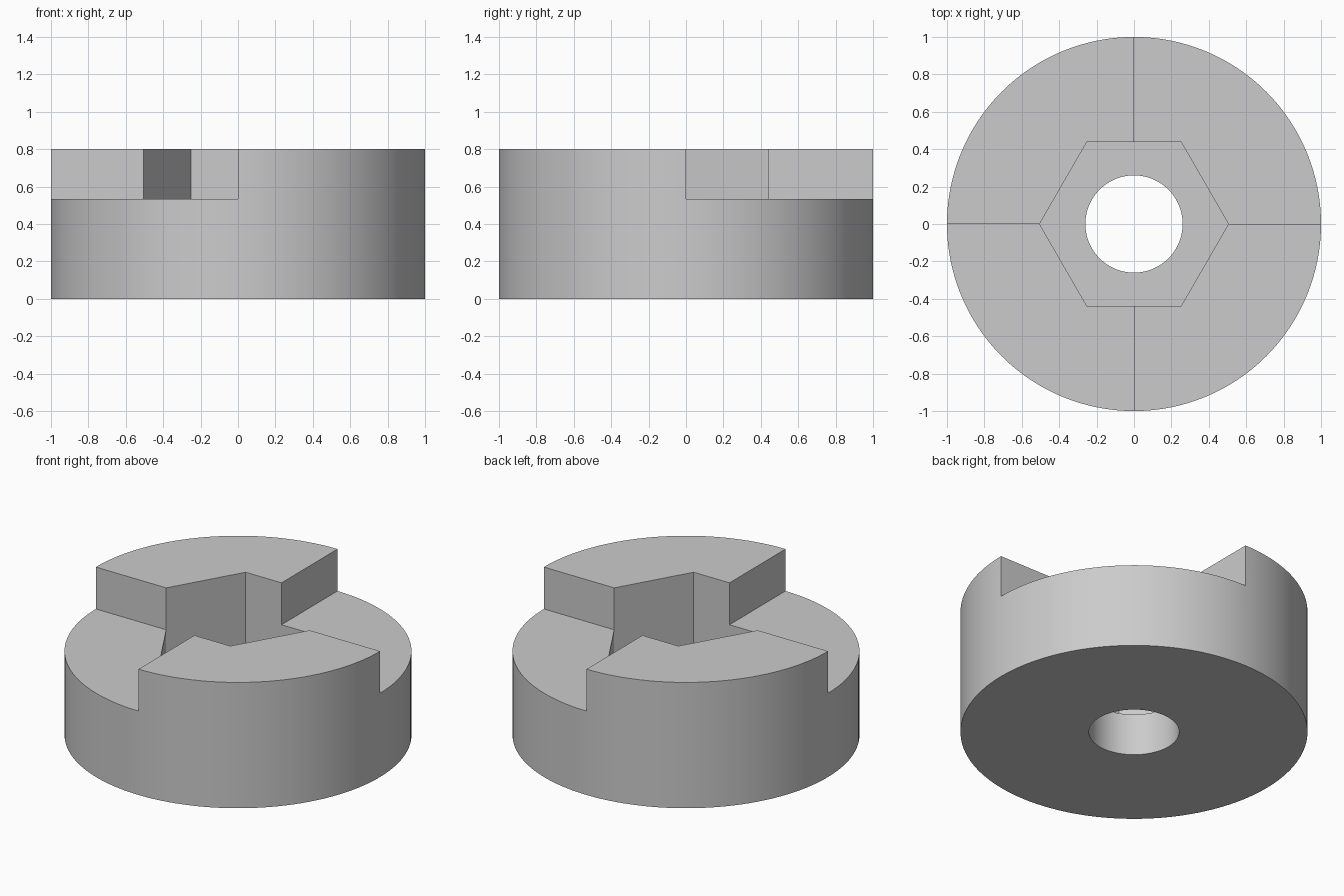
import bpy
import math

if "Cube" in bpy.data.objects:
    bpy.data.objects.remove(bpy.data.objects["Cube"], do_unlink=True)

HEIGHT = 0.8
STEP = HEIGHT * 2 / 3      # level of the lowered quadrants
FLOOR = HEIGHT / 3         # bottom of the hexagonal pocket
OVER = 0.3                 # how far cutters overshoot the body

# Plain grey material
grey = bpy.data.materials.new("light_grey")
grey.use_nodes = True
colour = (0.6, 0.6, 0.6, 1)
grey.diffuse_color = colour
grey.node_tree.nodes["Principled BSDF"].inputs["Base Color"].default_value = colour


def prism(name, sides, radius, bottom, top, turn=0):
    bpy.ops.mesh.primitive_cylinder_add(
        vertices=sides, radius=radius, depth=top - bottom,
        location=(0, 0, (bottom + top) / 2), rotation=(0, 0, turn))
    obj = bpy.context.object
    obj.name = name
    return obj


def cut(body, cutter):
    cutter.hide_render = True
    bpy.context.view_layer.objects.active = body
    mod = body.modifiers.new("cut", "BOOLEAN")
    mod.operation = "DIFFERENCE"
    mod.solver = "EXACT"
    mod.object = cutter
    bpy.ops.object.modifier_apply(modifier=mod.name)
    bpy.data.objects.remove(cutter, do_unlink=True)


# Round body
body = prism("coupling_body", 128, 1, 0, HEIGHT)
body.data.materials.append(grey)

# Central bore and hexagonal nut pocket with corners on the x axis
cut(body, prism("bore_cutter", 96, 0.26, -OVER, HEIGHT + OVER))
cut(body, prism("hex_cutter", 6, 0.505, FLOOR, HEIGHT + OVER, math.pi / 6))

# Two opposite quadrants lowered, leaving two interlocking jaws
for side in (-1, 1):
    size = 1 + OVER
    bpy.ops.mesh.primitive_cube_add(
        size=1, location=(side * size / 2, side * size / 2, STEP + size / 2))
    bpy.context.object.scale = (size, size, size)
    bpy.context.view_layer.update()
    cut(body, bpy.context.object)

# Smooth round walls, sharp edges elsewhere
bpy.ops.object.select_all(action="DESELECT")
body.select_set(True)
bpy.context.view_layer.objects.active = body
bpy.ops.object.shade_smooth_by_angle(angle=math.radians(30))
